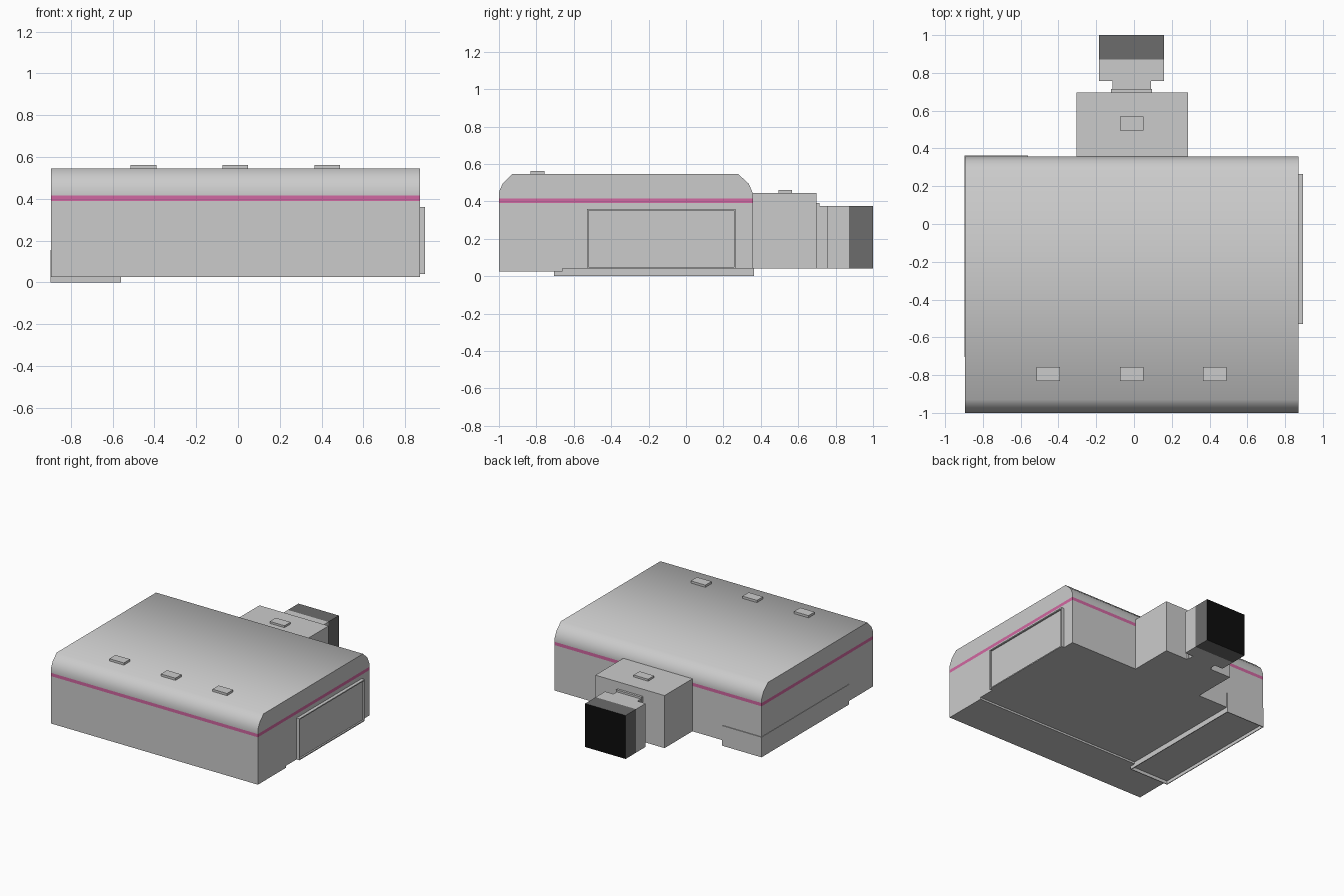
import bpy, bmesh, math

old = bpy.data.objects.get("Cube")
if old:
    bpy.data.objects.remove(old, do_unlink=True)


def material(name, color):
    m = bpy.data.materials.new(name)
    m.use_nodes = True
    m.diffuse_color = (*color, 1)
    m.node_tree.nodes["Principled BSDF"].inputs["Base Color"].default_value = (*color, 1)
    return m


GRAY = material("light gray", (0.6, 0.6, 0.6))
PINK = material("pink", (0.64, 0.14, 0.36))
DARK = material("dark gray", (0.15, 0.15, 0.15))
BLACK = material("black", (0.004, 0.004, 0.004))


def finish(name, bm, *mats):
    bmesh.ops.recalc_face_normals(bm, faces=bm.faces)
    mesh = bpy.data.meshes.new(name)
    bm.to_mesh(mesh)
    bm.free()
    ob = bpy.data.objects.new(name, mesh)
    bpy.context.collection.objects.link(ob)
    for m in mats:
        mesh.materials.append(m)
    return ob


def box_mesh(x, y, z):
    bm = bmesh.new()
    bmesh.ops.create_cube(bm, size=1)
    for v in bm.verts:
        for i, (lo, hi) in enumerate((x, y, z)):
            v.co[i] = hi if v.co[i] > 0 else lo
    return bm


def box(name, x, y, z, *mats):
    return finish(name, box_mesh(x, y, z), *(mats or (GRAY,)))


def tray(name, x, y, z, axis, sign, rim, depth):
    """Box with one recessed face, leaving a thin raised rim."""
    bm = box_mesh(x, y, z)
    bm.normal_update()
    face = [f for f in bm.faces if f.normal[axis] * sign > 0.9]
    bmesh.ops.inset_region(bm, faces=face, thickness=rim)
    bottom = bmesh.ops.extrude_face_region(bm, geom=face)["geom"]
    for v in bottom:
        if isinstance(v, bmesh.types.BMVert):
            v.co[axis] -= sign * depth
    bmesh.ops.delete(bm, geom=face, context="FACES")
    return finish(name, bm, GRAY)


# Main body: side profile swept across the width, with a coloured band
profile = [(-1, .025), (-.66, .025), (-.66, .04), (.357, .04), (.357, .445), (.335, .495),
           (.28, .545), (-.93, .545), (-.98, .495), (-1, .45)]
bm = bmesh.new()
side = bm.faces.new([bm.verts.new((-.895, y, z)) for y, z in profile])
sweep = bmesh.ops.extrude_face_region(bm, geom=[side])["geom"]
for v in sweep:
    if isinstance(v, bmesh.types.BMVert):
        v.co.x = .87
for z in (.39, .415):
    bmesh.ops.bisect_plane(bm, geom=bm.verts[:] + bm.edges[:] + bm.faces[:],
                           plane_co=(0, 0, z), plane_no=(0, 0, 1))
for f in bm.faces:
    if .39 < f.calc_center_median().z < .415:
        f.material_index = 1
body = finish("body", bm, GRAY, PINK)
bpy.context.view_layer.objects.active = body
body.select_set(True)
bpy.ops.object.shade_smooth_by_angle(angle=math.radians(50))

# Corner skirt underneath and side panel with a thin frame
tray("corner_skirt", (-.898, -.56), (-.705, .363), (0, .155), 2, -1, .008, .025)
tray("side_panel", (.86, .895), (-.53, .265), (.04, .36), 0, 1, .012, .012)

# Rear housing, neck and head
box("rear_housing", (-.305, .285), (.35, .697), (.04, .445))
box("neck_collar", (-.122, .095), (.69, .715), (.04, .39))
box("neck", (-.115, .09), (.71, .77), (.04, .375))
box("head", (-.185, .16), (.757, .872), (.04, .375))
tip = box("head_tip", (-.185, .16), (.872, 1), (.04, .375), DARK, BLACK)
for p in tip.data.polygons:
    if p.normal.y > .9:
        p.material_index = 1

# Raised pads on the roof and the rear housing
for label, x in (("right", -.453), ("middle", -.013), ("left", .427)):
    box("roof_pad_" + label, (x - .062, x + .062), (-.832, -.757), (.54, .562))
box("housing_pad", (-.075, .05), (.495, .568), (.44, .46))
